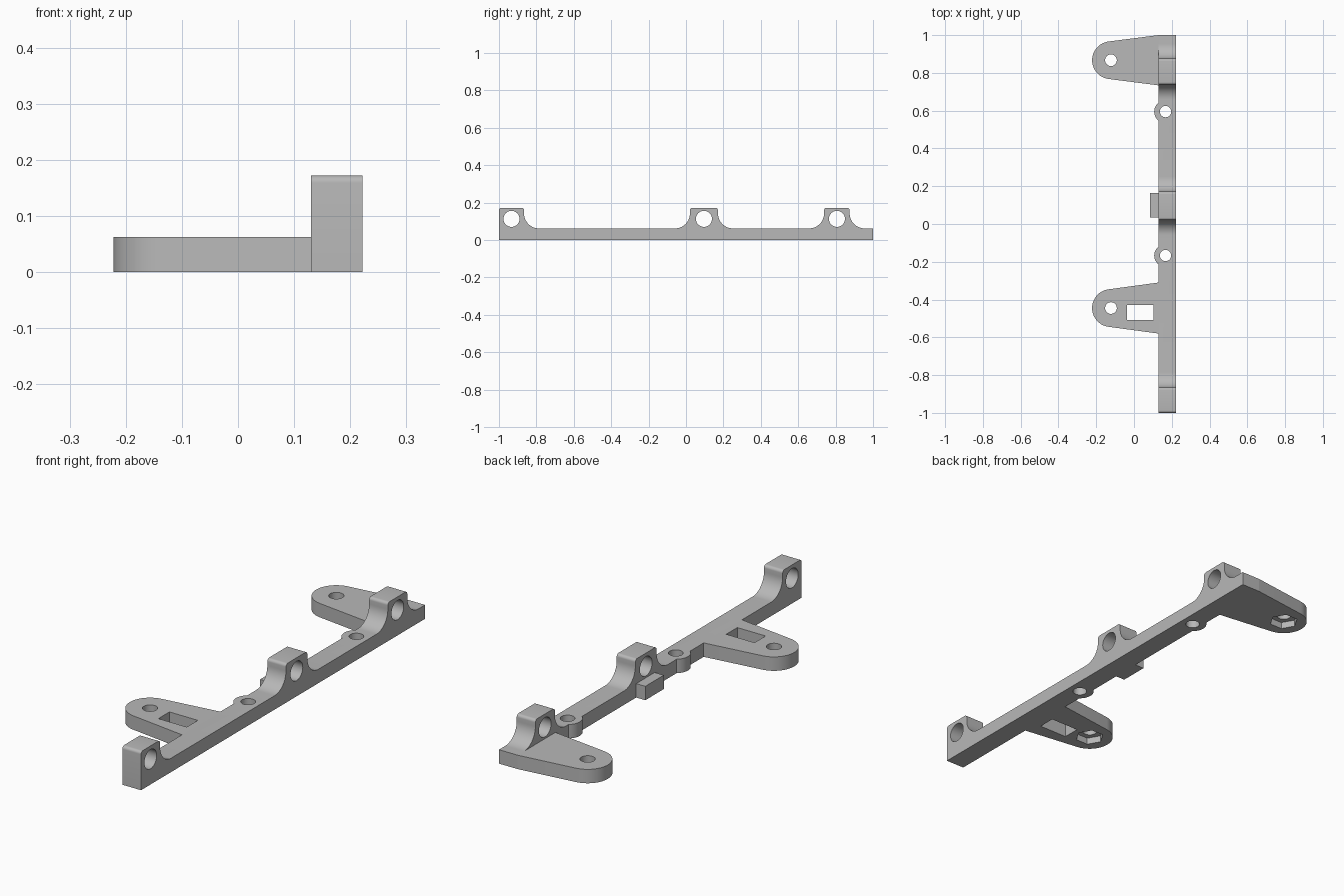
import bpy, bmesh
from math import cos, sin, radians

cube = bpy.data.objects.get("Cube")
if cube:
    bpy.data.objects.remove(cube, do_unlink=True)

grey = bpy.data.materials.new("plain grey")
grey.use_nodes = True
colour = (0.48, 0.48, 0.48, 1)
grey.diffuse_color = colour
grey.node_tree.nodes["Principled BSDF"].inputs["Base Color"].default_value = colour

X0, X1 = 0.13, 0.222      # rail width
H, TOP = 0.062, 0.172     # plate thickness, lug height


def arc(cx, cy, r, start, end, steps=16):
    angles = [radians(start + (end - start) * i / steps) for i in range(steps + 1)]
    return [(cx + r * cos(a), cy + r * sin(a)) for a in angles]


def circle(cx, cy, r, sides=40):
    return arc(cx, cy, r, 0, 360, sides)[:-1]


def prism(name, outline, lo, hi, axis="z"):
    """Extrude a flat outline: (x, y) along z, or (y, z) along x."""
    place = (lambda p, d: (p[0], p[1], d)) if axis == "z" else (lambda p, d: (d, *p))
    bm = bmesh.new()
    face = bm.faces.new([bm.verts.new(place(p, lo)) for p in outline])
    result = bmesh.ops.extrude_face_region(bm, geom=[face])
    moved = [v for v in result["geom"] if isinstance(v, bmesh.types.BMVert)]
    shift = (0, 0, hi - lo) if axis == "z" else (hi - lo, 0, 0)
    bmesh.ops.translate(bm, vec=shift, verts=moved)
    bmesh.ops.recalc_face_normals(bm, faces=bm.faces)
    mesh = bpy.data.meshes.new(name)
    bm.to_mesh(mesh)
    bm.free()
    mesh.materials.append(grey)
    obj = bpy.data.objects.new(name, mesh)
    bpy.context.scene.collection.objects.link(obj)
    return obj


def finish(obj, cutters=()):
    """Cut the openings, then smooth the curved walls."""
    for cutter in cutters:
        mod = obj.modifiers.new("opening", "BOOLEAN")
        mod.operation, mod.solver, mod.object = "DIFFERENCE", "EXACT", cutter
    bpy.context.view_layer.update()
    graph = bpy.context.evaluated_depsgraph_get()
    mesh = bpy.data.meshes.new_from_object(obj.evaluated_get(graph))
    obj.modifiers.clear()
    obj.data = mesh
    for cutter in cutters:
        bpy.data.objects.remove(cutter, do_unlink=True)
    mesh.shade_smooth()
    mesh.set_sharp_from_angle(angle=radians(30))


# Rail with three filleted lugs, drawn from the back end to the front
lugs = [(0.738, 0.875), (0.021, 0.171), (-1.0, -0.866)]
fillet, corner = 0.08, 0.013
profile = [(-1, 0), (1, 0), (1, H)]
for y0, y1 in lugs:
    profile += arc(y1 + fillet, H + fillet, fillet, 270, 180)
    profile += arc(y1 - corner, TOP - corner, corner, 0, 90, 6)
    profile += arc(y0 + corner, TOP - corner, corner, 90, 180, 6)
    if y0 > -1:
        profile += arc(y0 - fillet, H + fillet, fillet, 0, -90)
rail = prism("rail", profile, X0, X1, "x")

# Rod holes through the lugs and screw holes through the rail
screws = (0.595, -0.167)
cutters = [prism("rod_hole", circle(y, 0.113, 0.043), 0, 0.4, "x")
           for y in (0.807, 0.096, -0.933)]
cutters += [prism("screw_hole", circle(0.167, y, 0.03), -0.1, 0.1) for y in screws]
finish(rail, cutters)

# Rounded swellings beside the screw holes
for name, y in zip(("back", "front"), screws):
    finish(prism(name + "_screw_boss", arc(0.167, y, 0.06, 128, 232), 0, H))

# Small block beside the middle lug
finish(prism("middle_stop", [(0.085, 0.035), (X0, 0.035), (X0, 0.165), (0.085, 0.165)], 0, H))

# Tapered mounting tabs with a bolt hole and a hexagonal nut pocket underneath
for name, y, half in (("back", 0.867, 0.133), ("front", -0.445, 0.135)):
    outline = [(X0, y + half)] + arc(-0.122, y, 0.1, 98, 262, 28) + [(X0, y - half)]
    tab = prism(name + "_tab", outline, 0, H)
    openings = [prism("bolt_hole", circle(-0.122, y, 0.031), -0.1, 0.1),
                prism("nut_pocket", circle(-0.122, y, 0.061, 6), -0.1, 0.03)]
    if name == "front":
        slot = [(-0.037, -0.508), (0.103, -0.508), (0.103, -0.43), (-0.037, -0.43)]
        openings.append(prism("slot", slot, -0.1, 0.1))
    finish(tab, openings)
